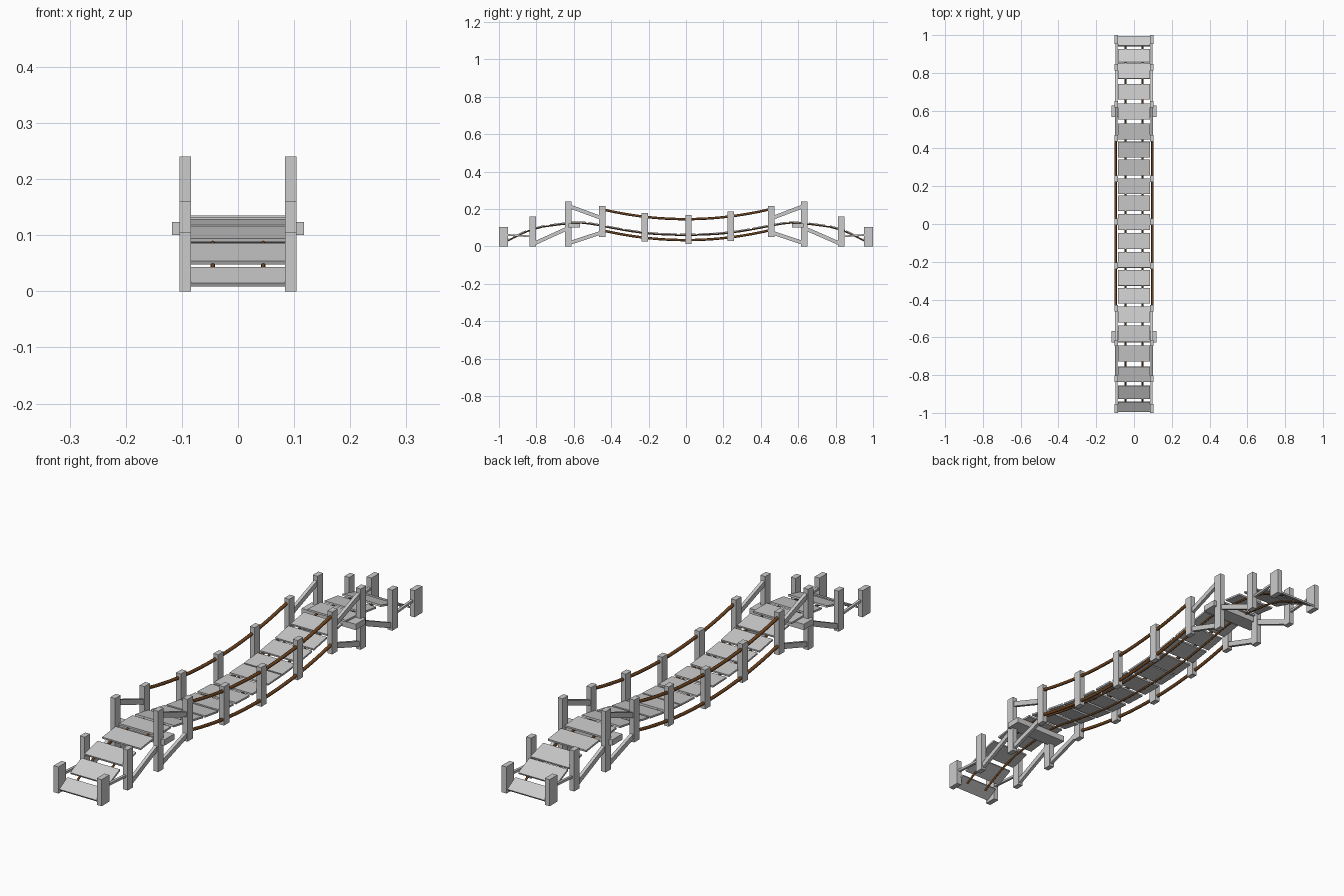
import bpy, math
from mathutils import Vector

if "Cube" in bpy.data.objects:
    bpy.data.objects.remove(bpy.data.objects["Cube"])

brown = bpy.data.materials.new("rope_brown")
brown.diffuse_color = (0.16, 0.06, 0.015, 1)
brown.use_nodes = True
brown.node_tree.nodes["Principled BSDF"].inputs["Base Color"].default_value = brown.diffuse_color


def box(name, loc, size, rx=0.0):
    x, y, z = (s / 2 for s in size)
    v = [(a, b, c) for a in (-x, x) for b in (-y, y) for c in (-z, z)]
    f = [(0, 1, 3, 2), (4, 6, 7, 5), (0, 4, 5, 1), (2, 3, 7, 6), (0, 2, 6, 4), (1, 5, 7, 3)]
    me = bpy.data.meshes.new(name)
    me.from_pydata(v, [], f)
    ob = bpy.data.objects.new(name, me)
    ob.location, ob.rotation_euler = loc, (rx, 0, 0)
    bpy.context.collection.objects.link(ob)
    return ob


def beam(name, x, a, b, w, t):
    # bar between two (y, z) points
    dy, dz = b[0] - a[0], b[1] - a[1]
    return box(name, (x, (a[0] + b[0]) / 2, (a[1] + b[1]) / 2),
               (w, math.hypot(dy, dz), t), math.atan2(dz, dy))


def rope(name, pts, r):
    cu = bpy.data.curves.new(name, 'CURVE')
    cu.dimensions = '3D'
    cu.bevel_depth, cu.bevel_resolution, cu.use_fill_caps = r, 2, True
    sp = cu.splines.new('POLY')
    sp.points.add(len(pts) - 1)
    for p, q in zip(sp.points, pts):
        p.co = (*q, 1)
    ob = bpy.data.objects.new(name, cu)
    cu.materials.append(brown)
    bpy.context.collection.objects.link(ob)


# walkway height profile (|y|, z)
PROFILE = [(0, .065), (.1, .067), (.2, .073), (.3, .086), (.4, .104), (.5, .124), (.58, .133),
           (.69, .120), (.77, .109), (.84, .09), (.92, .053), (1.0, .008)]


def deck(y):
    y = abs(y)
    for (a, za), (b, zb) in zip(PROFILE, PROFILE[1:]):
        if y <= b:
            return za + (zb - za) * (y - a) / (b - a)
    return PROFILE[-1][1]


# deck planks, tilted along the profile
planks = [-.968, -.89, -.796, -.685, -.58, -.48, -.38, -.285, -.19, -.09, .01,
          .11, .20, .30, .394, .49, .595, .70, .81, .89, .968]
for i, y in enumerate(planks):
    L = .058 if abs(y) > .95 else .076 if abs(y) > .85 else .084
    h = L * .4
    ang = math.atan2(deck(y + h) - deck(y - h), 2 * h)
    box(f"plank_{i}", (0, y, (deck(y + h) + deck(y - h)) / 2), (.168, L, .007), ang)

# posts: y, bottom, top, depth
posts = [(-.976, 0, .105, .048), (-.82, 0, .16, .034), (-.63, 0, .24, .034),
         (-.447, .05, .217, .034), (-.22, .027, .18, .034), (.013, .012, .167, .034),
         (.24, .03, .187, .034), (.455, .05, .217, .034), (.633, 0, .24, .034),
         (.83, 0, .16, .034), (.976, 0, .105, .048)]
for side, s in (("left", -1), ("right", 1)):
    for i, (y, z0, z1, d) in enumerate(posts):
        box(f"post_{side}_{i}", (s * .094, y, (z0 + z1) / 2), (.021, d, z1 - z0))
    # end railings and braces
    for end, a, b, c, d in (("front", *[p[0] for p in posts[:4]]),
                            ("back", *[p[0] for p in posts[:6:-1]])):
        n = f"{side}_{end}"
        beam("end_rail_" + n, s * .092, (a, .063), (b, .053), .01, .009)
        beam("ramp_brace_" + n, s * .093, (b, .012), (c, .098), .013, .02)
        beam("upper_brace_" + n, s * .093, (c, .217), (d, .150), .013, .02)
        beam("lower_brace_" + n, s * .093, (c, .016), (d, .076), .013, .02)
    # sagging side ropes
    ys = [-.45 + .905 * k / 24 for k in range(25)]
    for n, z in (("upper", .146), ("lower", .034)):
        rope(f"{n}_rope_{side}", [(s * .097, y, z + .053 * (y / .45) ** 2) for y in ys], .0065)
    # ropes under the planks
    ys = [-.96 + 1.92 * k / 60 for k in range(61)]
    rope(f"deck_rope_{side}", [(s * .045, y, deck(y) - .005) for y in ys], .004)

# support crossbeams
for n, s in (("front", -1), ("back", 1)):
    box(f"crossbeam_{n}", (0, s * .597, .112), (.236, .062, .023))
